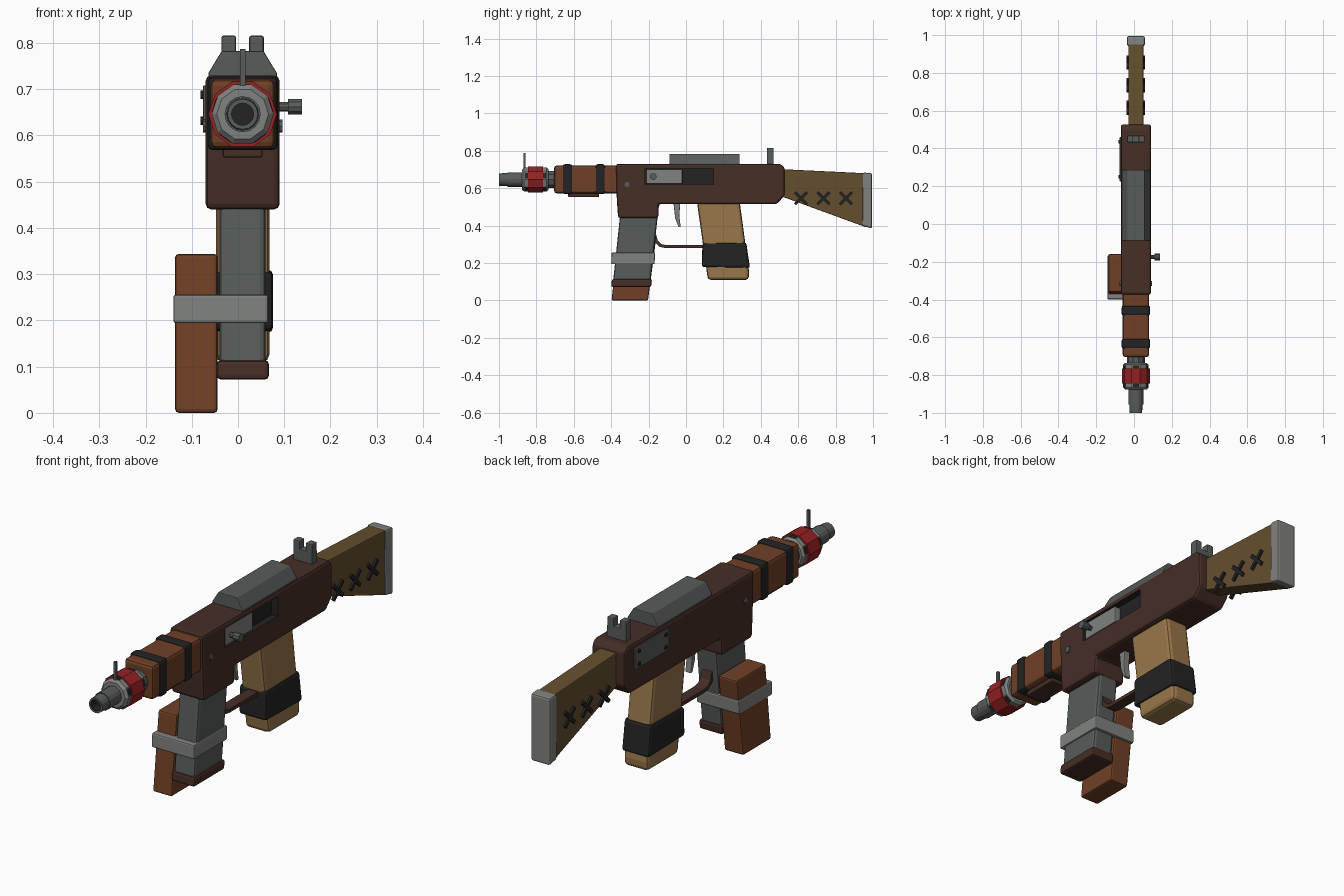
import bpy, bmesh, math
from mathutils import Matrix, Vector

if "Cube" in bpy.data.objects:
    bpy.data.objects.remove(bpy.data.objects["Cube"])

CX, CZ = 0.01, 0.646  # bore axis


def material(name, rgb):
    lin = [((c / 255 + 0.055) / 1.055) ** 2.4 for c in rgb] + [1]
    m = bpy.data.materials.new(name)
    m.use_nodes = True
    m.diffuse_color = lin
    m.node_tree.nodes["Principled BSDF"].inputs["Base Color"].default_value = lin
    return m


brown = material("dark brown", (70, 46, 38))
rust = material("red wood", (112, 64, 38))
olive = material("olive wood", (101, 79, 47))
tan = material("tan wood", (152, 119, 74))
steel = material("grey steel", (87, 92, 90))
light = material("light steel", (128, 130, 127))
black = material("black tape", (35, 35, 35))
red = material("red tape", (150, 33, 35))


def finish(name, bm, mats, bevel=0.0):
    bmesh.ops.recalc_face_normals(bm, faces=bm.faces)
    me = bpy.data.meshes.new(name)
    bm.to_mesh(me)
    bm.free()
    for m in mats:
        me.materials.append(m)
    ob = bpy.data.objects.new(name, me)
    bpy.context.collection.objects.link(ob)
    if bevel:
        mod = ob.modifiers.new("bevel", "BEVEL")
        mod.width, mod.segments = bevel, 2
        mod.limit_method, mod.angle_limit = "ANGLE", math.radians(35)
    return ob


def prism(name, outline, x0, x1, mat, bevel=0.0):
    """Side outline of (y, z) points, extruded from x0 to x1."""
    bm = bmesh.new()
    face = bm.faces.new([bm.verts.new((x0, y, z)) for y, z in outline])
    ext = bmesh.ops.extrude_face_region(bm, geom=[face])["geom"]
    bmesh.ops.translate(bm, vec=(x1 - x0, 0, 0),
                        verts=[v for v in ext if isinstance(v, bmesh.types.BMVert)])
    return finish(name, bm, [mat], bevel)


def box(name, x, y, z, mat, bevel=0.0):
    outline = [(y[0], z[0]), (y[1], z[0]), (y[1], z[1]), (y[0], z[1])]
    return prism(name, outline, x[0], x[1], mat, bevel)


def turned(name, profile, n, mats, center=(CX, 0, CZ), axis="Y", dark=0):
    """Lathe (offset, radius) steps; the first `dark` steps use the second material."""
    bm = bmesh.new()
    rings = []
    for d, r in profile:
        ring = []
        for i in range(n):
            a = math.tau * i / n
            u, v = r * math.cos(a), r * math.sin(a)
            p = (u, d, v) if axis == "Y" else (d, u, v)
            ring.append(bm.verts.new(Vector(p) + Vector(center)))
        rings.append(ring)
    start = bm.faces.new(rings[0])
    start.material_index = 1 if dark else 0
    bm.faces.new(rings[-1])
    for k, (a, b) in enumerate(zip(rings, rings[1:])):
        for i in range(n):
            j = (i + 1) % n
            f = bm.faces.new((a[i], a[j], b[j], b[i]))
            f.material_index = 1 if k < dark else 0
    return finish(name, bm, mats)


# Receiver with the ejection port cut into its left side
receiver = prism("receiver", [(-0.375, 0.73), (0.505, 0.73), (0.527, 0.71), (0.527, 0.56),
                              (0.485, 0.515), (-0.145, 0.515), (-0.148, 0.44),
                              (-0.363, 0.44), (-0.37, 0.54)], -0.07, 0.09, brown, 0.012)
receiver.data.materials.append(black)
cutter = box("port_cutter", (0.06, 0.12), (-0.22, 0.147), (0.62, 0.706), brown)
cutter.data.materials.append(black)
for f in cutter.data.polygons:
    f.material_index = 1
cutter.hide_render = True
cutter.display_type = "WIRE"
cutter.hide_set(True)
cut = receiver.modifiers.new("port", "BOOLEAN")
cut.object, cut.operation = cutter, "DIFFERENCE"

# Bolt and handle
box("bolt", (0.055, 0.087), (-0.212, -0.02), (0.625, 0.701), light, 0.004)
turned("bolt_handle", [(0.07, 0.011), (0.108, 0.011), (0.108, 0.018), (0.138, 0.018)],
       10, [steel], (0, -0.175, 0.662), "X")

# Receiver pins and riveted repair plate
for side, x in (("left", 0.088), ("right", -0.076)):
    turned("pin_" + side, [(0, 0.014), (0.008, 0.014)], 8, [steel], (x, -0.315, 0.62), "X")
box("side_plate", (-0.076, -0.068), (0.225, 0.46), (0.612, 0.708), steel, 0.003)
for y in (0.25, 0.435):
    for z in (0.632, 0.688):
        turned("plate_rivet", [(0, 0.009), (0.006, 0.009)], 8, [black], (-0.081, y, z), "X")

# Top cover: a ridge with sloping sides
bm = bmesh.new()
ends = []
for y in (-0.088, 0.287):
    ends.append(bm.faces.new([bm.verts.new((CX + x, y, z)) for x, z in
                ((-0.074, 0.725), (0.074, 0.725), (0.074, 0.735),
                 (0.045, 0.783), (-0.045, 0.783), (-0.074, 0.735))]))
bmesh.ops.bridge_loops(bm, edges=[e for f in ends for e in f.edges])
finish("top_cover", bm, [steel], 0.003)

# Sights
box("rear_sight_base", (-0.036, 0.056), (0.432, 0.468), (0.72, 0.78), steel, 0.003)
for x in (-0.036, 0.024):
    box("rear_sight_prong", (x, x + 0.032), (0.432, 0.468), (0.76, 0.816), steel, 0.005)
box("front_sight", (0.004, 0.016), (-0.868, -0.858), (0.70, 0.787), steel)

# Handguard with straps
box("handguard", (-0.06, 0.08), (-0.705, -0.36), (0.572, 0.722), rust, 0.014)
box("handguard_rail", (-0.033, 0.053), (-0.63, -0.465), (0.552, 0.60), brown, 0.005)
for y in (-0.66, -0.485):
    box("handguard_strap", (-0.066, 0.086), (y, y + 0.053), (0.568, 0.728), black, 0.012)

# Barrel, muzzle drum with vents, and red tape
turned("barrel", [(-0.93, 0.024), (-1, 0.024), (-1, 0.033), (-0.955, 0.035),
                  (-0.955, 0.039), (-0.86, 0.039)], 16, [steel, black], dark=1)
turned("muzzle_drum", [(-0.877, 0.056), (-0.866, 0.067), (-0.745, 0.067),
                       (-0.735, 0.058)], 10, [light])
turned("barrel_neck", [(-0.74, 0.048), (-0.69, 0.048)], 10, [steel])
turned("red_band", [(-0.845, 0.074), (-0.765, 0.074)], 10, [red])
for k in range(5):
    vent = box("drum_vent", (0.06, 0.065), (-0.862, -0.748), (-0.016, 0.016), black)
    turn = Matrix.Rotation(-math.radians(18 + 72 * k), 4, "Y")
    vent.data.transform(Matrix.Translation((CX, 0, CZ)) @ turn)

# Stock, butt cap and cross stitches on both sides
prism("stock", [(0.50, 0.702), (0.96, 0.68), (0.96, 0.392), (0.50, 0.56)],
      -0.03, 0.05, olive, 0.004)
prism("butt_cap", [(0.945, 0.684), (0.995, 0.68), (0.995, 0.385), (0.942, 0.398)],
      -0.037, 0.057, light, 0.009)
for x in (-0.039, 0.047):
    for y in (0.615, 0.735, 0.855):
        for tilt in (-1, 1):
            bar = box("stitch", (x, x + 0.012), (-0.046, 0.046), (-0.008, 0.008), black)
            bar.data.transform(Matrix.Translation((0, y, 0.546))
                               @ Matrix.Rotation(tilt * math.pi / 4, 4, "X"))

# Rear grip with tape
prism("rear_grip", [(0.058, 0.53), (0.287, 0.53), (0.338, 0.15), (0.335, 0.11), (0.117, 0.11)],
      -0.048, 0.068, tan, 0.016)
prism("grip_tape", [(0.088, 0.306), (0.322, 0.31), (0.342, 0.173), (0.084, 0.178)],
      -0.057, 0.076, black, 0.012)

# Front magazine, base, spare magazine and joining clamp
prism("magazine", [(-0.352, 0.46), (-0.15, 0.46), (-0.19, 0.10), (-0.39, 0.10)],
      -0.04, 0.06, steel, 0.012)
prism("magazine_base", [(-0.396, 0.114), (-0.182, 0.114), (-0.186, 0.072), (-0.40, 0.072)],
      -0.046, 0.067, brown, 0.009)
prism("spare_magazine", [(-0.36, 0.344), (-0.158, 0.344), (-0.203, 0), (-0.398, 0)],
      -0.136, -0.044, rust, 0.008)
prism("magazine_clamp", [(-0.398, 0.256), (-0.165, 0.256), (-0.168, 0.194), (-0.40, 0.194)],
      -0.14, 0.066, light, 0.006)

# Trigger and guard strip
prism("trigger", [(-0.068, 0.53), (-0.03, 0.53), (-0.036, 0.45), (-0.028, 0.392),
                  (-0.04, 0.392), (-0.058, 0.44)], -0.004, 0.024, light, 0.003)
prism("trigger_guard", [(-0.175, 0.35), (-0.165, 0.31), (-0.14, 0.286), (-0.11, 0.28),
                        (0.11, 0.28), (0.11, 0.296), (-0.108, 0.296), (-0.132, 0.301),
                        (-0.15, 0.318), (-0.16, 0.352)], -0.014, 0.034, brown)
